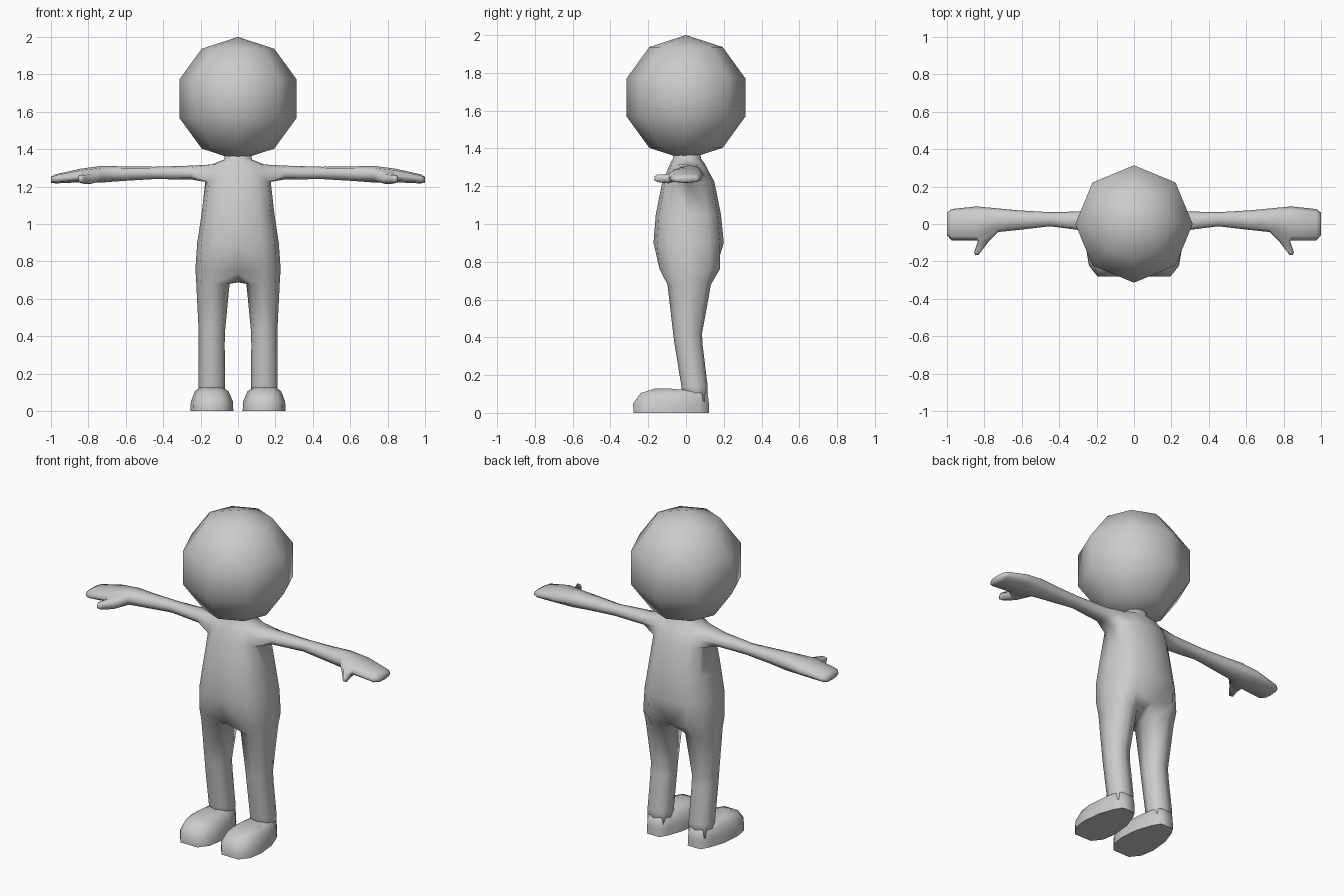
import bpy, bmesh, math
from math import sin, cos, pi

if "Cube" in bpy.data.objects:
    bpy.data.objects.remove(bpy.data.objects["Cube"])

grey = bpy.data.materials.new("plain grey")
grey.diffuse_color = (0.6, 0.6, 0.6, 1)
grey.use_nodes = True
grey.node_tree.nodes["Principled BSDF"].inputs["Base Color"].default_value = grey.diffuse_color


def finish(name, bm, mirror=True):
    """Turn a bmesh into a smooth grey object, mirrored across x if asked."""
    bmesh.ops.recalc_face_normals(bm, faces=bm.faces[:])
    me = bpy.data.meshes.new(name)
    bm.to_mesh(me)
    bm.free()
    me.materials.append(grey)
    me.polygons.foreach_set("use_smooth", [True] * len(me.polygons))
    ob = bpy.data.objects.new(name, me)
    bpy.context.collection.objects.link(ob)
    if mirror:
        m = ob.modifiers.new("mirror", 'MIRROR')
        m.use_clip = True
        m.merge_threshold = 0.0005
    return ob


def bridge(bm, a, b, closed=True, skip=()):
    """Quads between two rows of vertices."""
    n = len(a)
    for i in range(n if closed else n - 1):
        if i not in skip:
            j = (i + 1) % n
            bm.faces.new((a[i], a[j], b[j], b[i]))


def power(v, p):
    return math.copysign(abs(v) ** p, v) if abs(v) > 1e-6 else 0.0


# ---- Body: one half, torso flowing into arm and leg ----
bm = bmesh.new()

# torso rows: z, half width, front y, back y
torso = [(1.40, 0.065, -0.06, 0.07), (1.345, 0.075, -0.07, 0.08),
         (1.318, 0.14, -0.085, 0.10), (1.27, 0.165, -0.105, 0.125),
         (1.225, 0.175, -0.125, 0.15), (1.05, 0.195, -0.16, 0.185),
         (0.90, 0.218, -0.172, 0.20), (0.76, 0.228, -0.158, 0.197)]
rows = []
for k, (z, hx, yf, yb) in enumerate(torso):
    p = 1.0 if k < 2 else 0.75
    cy, hy = (yf + yb) / 2, (yb - yf) / 2
    rows.append([bm.verts.new((hx * power(sin(i * pi / 6), p),
                               cy - hy * power(cos(i * pi / 6), p), z))
                 for i in range(7)])
for k in range(len(rows) - 1):
    bridge(bm, rows[k], rows[k + 1], closed=False, skip=(2, 3) if k in (2, 3) else ())
bm.faces.new(rows[0])

# arm and hand rings: x, front y, back y, bottom z, top z
arm = [(0.25, -0.038, 0.068, 1.238, 1.312), (0.45, -0.012, 0.063, 1.24, 1.306),
       (0.62, -0.032, 0.073, 1.23, 1.308), (0.725, -0.043, 0.083, 1.222, 1.311),
       (0.84, -0.087, 0.094, 1.223, 1.296), (0.975, -0.088, 0.08, 1.217, 1.266),
       (1.0, -0.06, 0.06, 1.22, 1.253)]
t, m, b = rows[2], rows[3], rows[4]
ring = [t[2], t[3], t[4], m[4], b[4], b[3], b[2], m[2]]
for k, (x, yf, yb, zb, zt) in enumerate(arm):
    new = []
    for i in range(8):
        a = 3 * pi / 4 - i * pi / 4
        new.append(bm.verts.new((x, (yf + yb) / 2 + (yb - yf) / 2 * power(cos(a), 0.8),
                                 (zb + zt) / 2 + (zt - zb) / 2 * power(sin(a), 0.8))))
    bridge(bm, ring, new, skip=(6, 7) if k == 4 else ())
    if k == 4:
        # thumb grows out of the front of the palm
        loop = [ring[6], ring[7], ring[0], new[0], new[7], new[6]]
        for cx, y, hx, zc, hz in ((0.805, -0.092, 0.03, 1.24, 0.025),
                                  (0.838, -0.152, 0.017, 1.242, 0.02),
                                  (0.84, -0.166, 0.008, 1.242, 0.011)):
            tip = [bm.verts.new((cx + hx * sx, y, zc + hz * sz)) for sx, sz in
                   ((-.7, -1), (-1, 0), (-.7, 1), (.7, 1), (1, 0), (.7, -1))]
            bridge(bm, loop, tip)
            loop = tip
        bm.faces.new(loop)
    ring = new
bm.faces.new(ring)

# leg rings: z, inner x, outer x, front y, back y
crotch = bm.verts.new((0, 0.02, 0.688))
rows[-1][0].co.z = rows[-1][6].co.z = 0.735
rows[-1][0].co.y, rows[-1][6].co.y = -0.125, 0.15
ring = rows[-1] + [crotch]
leg = [(0.68, 0.045, 0.223, -0.098, 0.132), (0.42, 0.07, 0.21, -0.068, 0.085),
       (0.36, 0.071, 0.21, -0.06, 0.088), (0.14, 0.07, 0.212, -0.024, 0.115),
       (0.06, 0.07, 0.212, -0.015, 0.115)]
for z, xi, xo, yf, yb in leg:
    new = []
    for i in range(8):
        # ring runs front-inner, round the outside, to back-inner
        a = (-3 * pi / 4) + i * pi / 4
        new.append(bm.verts.new(((xi + xo) / 2 + (xo - xi) / 2 * power(cos(a), 0.8),
                                 (yf + yb) / 2 + (yb - yf) / 2 * power(sin(a), 0.8), z)))
    bridge(bm, ring, new)
    ring = new
bm.faces.new(ring)
finish("body", bm)

# ---- Feet: stacked outlines from sole to instep ----
bm = bmesh.new()
# z, inner x, outer x, toe y, heel y, heel width factor
stack = [(0.0, 0.025, 0.255, -0.278, 0.122, 0.62), (0.05, 0.027, 0.252, -0.28, 0.121, 0.62),
         (0.105, 0.05, 0.232, -0.24, 0.115, 0.72), (0.128, 0.085, 0.20, -0.165, 0.09, 0.9)]
prev = None
for z, xi, xo, y0, y1, heel in stack:
    cx, hx, ln = (xi + xo) / 2, (xo - xi) / 2, y1 - y0
    side = [(0.5, 0), (0.88, 0.14), (1.0, 0.35), (0.9, 0.65), (heel, 0.88), (heel * 0.6, 1)]
    pts = [(cx + hx * u, y0 + ln * v) for u, v in side]
    pts += [(cx - hx * u, y0 + ln * v) for u, v in reversed(side)]
    new = [bm.verts.new((x, y, z - (0.008 if z > 0.12 and y > -0.05 else 0))) for x, y in pts]
    if prev:
        bridge(bm, prev, new)
    else:
        bm.faces.new(new)
    prev = new
bm.faces.new(prev)
feet = finish("feet", bm)
bpy.context.view_layer.objects.active = feet
feet.select_set(True)
bpy.ops.object.shade_smooth_by_angle(angle=math.radians(60))

# ---- Head: coarse ball ----
bm = bmesh.new()
bmesh.ops.create_uvsphere(bm, u_segments=8, v_segments=5, radius=0.33)
bmesh.ops.translate(bm, verts=bm.verts[:], vec=(0, 0, 1.67))
finish("head", bm, mirror=False)
